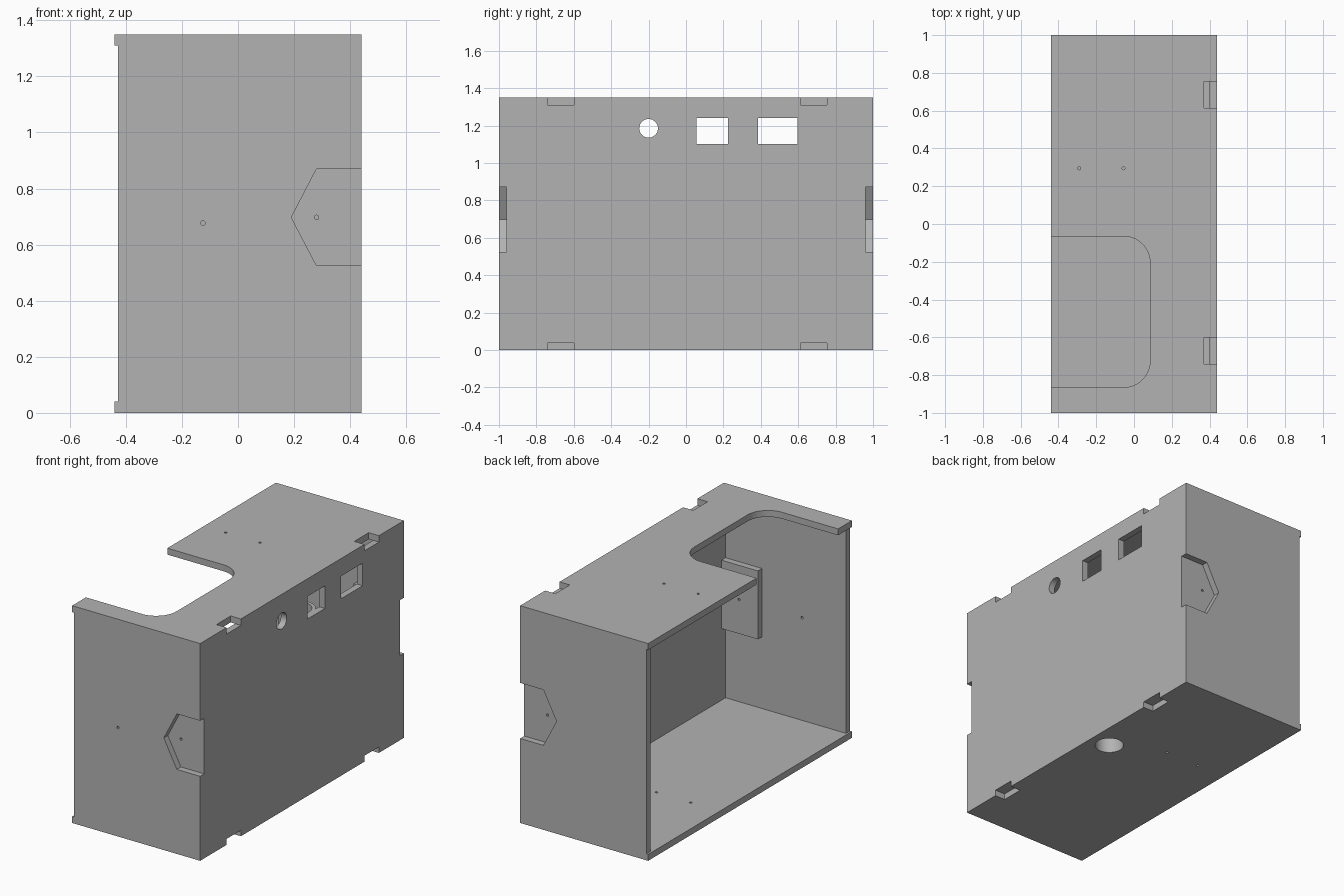
import bpy, bmesh, math
from mathutils import Vector

cube = bpy.data.objects.get("Cube")
if cube:
    bpy.data.objects.remove(cube, do_unlink=True)

W, D, H, T = 0.44, 1.0, 1.35, 0.04   # half width, half depth, height, wall

grey = bpy.data.materials.new("plain grey")
grey.use_nodes = True
colour = (0.45, 0.45, 0.45, 1)
grey.diffuse_color = colour
grey.node_tree.nodes["Principled BSDF"].inputs["Base Color"].default_value = colour


def prism(name, axis, points, lo, hi):
    """Extrude a 2D outline along an axis; points use the other two axes in order."""
    def place(p, h):
        co = list(p)
        co.insert("xyz".index(axis), h)
        return Vector(co)
    bm = bmesh.new()
    face = bm.faces.new([bm.verts.new(place(p, lo)) for p in points])
    ext = bmesh.ops.extrude_face_region(bm, geom=[face])
    moved = [g for g in ext["geom"] if isinstance(g, bmesh.types.BMVert)]
    bmesh.ops.translate(bm, verts=moved, vec=place((0, 0), hi - lo))
    bmesh.ops.recalc_face_normals(bm, faces=bm.faces)
    mesh = bpy.data.meshes.new(name)
    bm.to_mesh(mesh)
    bm.free()
    mesh.materials.append(grey)
    obj = bpy.data.objects.new(name, mesh)
    bpy.context.collection.objects.link(obj)
    return obj


def rect(a0, a1, b0, b1):
    return [(a0, b0), (a1, b0), (a1, b1), (a0, b1)]


def arc(a, b, r, start=0, end=360, n=32):
    full = end - start == 360
    steps = n if full else n + 1
    angles = [math.radians(start + (end - start) * i / n) for i in range(steps)]
    return [(a + r * math.cos(t), b + r * math.sin(t)) for t in angles]


def combine(target, tool, operation):
    mod = target.modifiers.new(operation.lower(), "BOOLEAN")
    mod.operation, mod.solver, mod.object = operation, "EXACT", tool
    bpy.context.view_layer.objects.active = target
    bpy.ops.object.modifier_apply(modifier=mod.name)
    bpy.data.objects.remove(tool, do_unlink=True)


def cut(axis, points, lo, hi):
    combine(case, prism("cutter", axis, points, lo, hi), "DIFFERENCE")


def add(axis, points, lo, hi):
    combine(case, prism("addition", axis, points, lo, hi), "UNION")


# Hollow case, open on one long side, with the end walls set back slightly
case = prism("case", "z", rect(-W, W, -D, D), 0, H)
cut("z", rect(-W - 0.1, W - T, -D + T, D - T), T, H - T)
cut("z", rect(-W - 0.1, -W + 0.012, -D - 0.1, D + 0.1), T, H - T)

# Vertical tube rising from the floor
add("z", arc(0.308, 0.141, 0.105), 0.01, 1.1)
cut("z", arc(0.308, 0.141, 0.083), -0.1, 1.2)

# Arrow-shaped latch pockets in both ends, with backing plates and screw holes
pocket = [(0.5, 0.525), (0.28, 0.525), (0.19, 0.697), (0.28, 0.87), (0.5, 0.87)]
for side in (-1, 1):
    add("y", rect(0.15, 0.42, 0.485, 0.91), *sorted((side * 0.98, side * 0.92)))
    cut("y", pocket, *sorted((side * 1.1, side * 0.96)))
    cut("y", arc(0.28, 0.697, 0.008, n=12), *sorted((side * 1.1, side * 0.9)))
cut("y", arc(-0.125, 0.677, 0.008, n=12), -1.1, -0.9)

# Rounded cutout in the top panel
r = 0.14
cut("z", [(-0.6, -0.865)] + arc(0.085 - r, -0.865 + r, r, -90, 0, 10)
    + arc(0.085 - r, -0.065 - r, r, 0, 90, 10) + [(-0.6, -0.065)], 1.25, 1.5)

# Ports in the side panel
cut("x", arc(-0.2, 1.185, 0.05), 0.35, 0.6)
for y0, y1 in ((0.055, 0.225), (0.385, 0.595)):
    cut("x", rect(y0, y1, 1.1, 1.24), 0.36, 0.6)

# Hinge notches along the top and bottom edges
for y0, y1 in ((-0.74, -0.6), (0.613, 0.755)):
    cut("z", rect(0.37, 0.5, y0, y1), H - T, H + 0.1)
    cut("z", rect(0.37, 0.5, y0, y1), -0.1, T - 0.003)

# Screw holes in the top and the floor
for x in (-0.29, -0.055):
    cut("z", arc(x, 0.295, 0.008, n=12), 1.25, 1.5)
for x in (-0.24, -0.003):
    cut("z", arc(x, 0.295, 0.008, n=12), -0.1, 0.1)

bpy.ops.object.select_all(action="DESELECT")
case.select_set(True)
bpy.context.view_layer.objects.active = case
bpy.ops.object.shade_smooth_by_angle(angle=math.radians(30))
